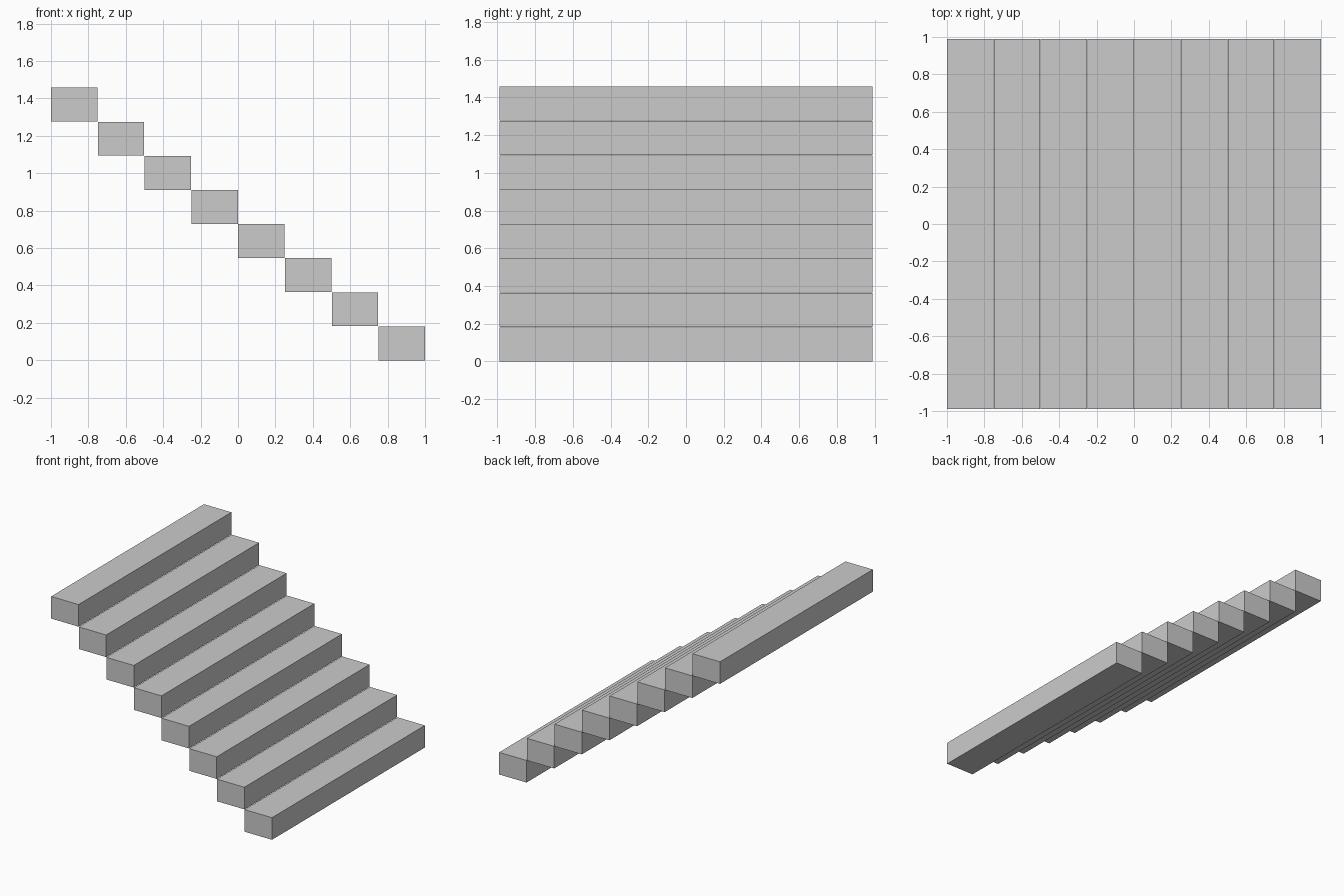
import bpy

if "Cube" in bpy.data.objects:
    bpy.data.objects.remove(bpy.data.objects["Cube"])

STEPS = 8
RUN, RISE = 0.2503, 0.1823                # spacing between steps
WIDTH, LENGTH, HEIGHT = 0.248, 1.977, 0.181   # size of one tread block


def add_box(name, centre, size):
    bpy.ops.mesh.primitive_cube_add(size=1, location=centre)
    box = bpy.context.object
    box.name = name
    box.scale = size
    bpy.ops.object.transform_apply(location=False, rotation=False, scale=True)
    return box


# Floating flight of steps, rising from right to left with hairline gaps
for i in range(STEPS):
    x = 1 - WIDTH / 2 - i * RUN
    z = HEIGHT / 2 + i * RISE
    add_box(f"step_{i + 1}", (x, 0, z), (WIDTH, LENGTH, HEIGHT))
